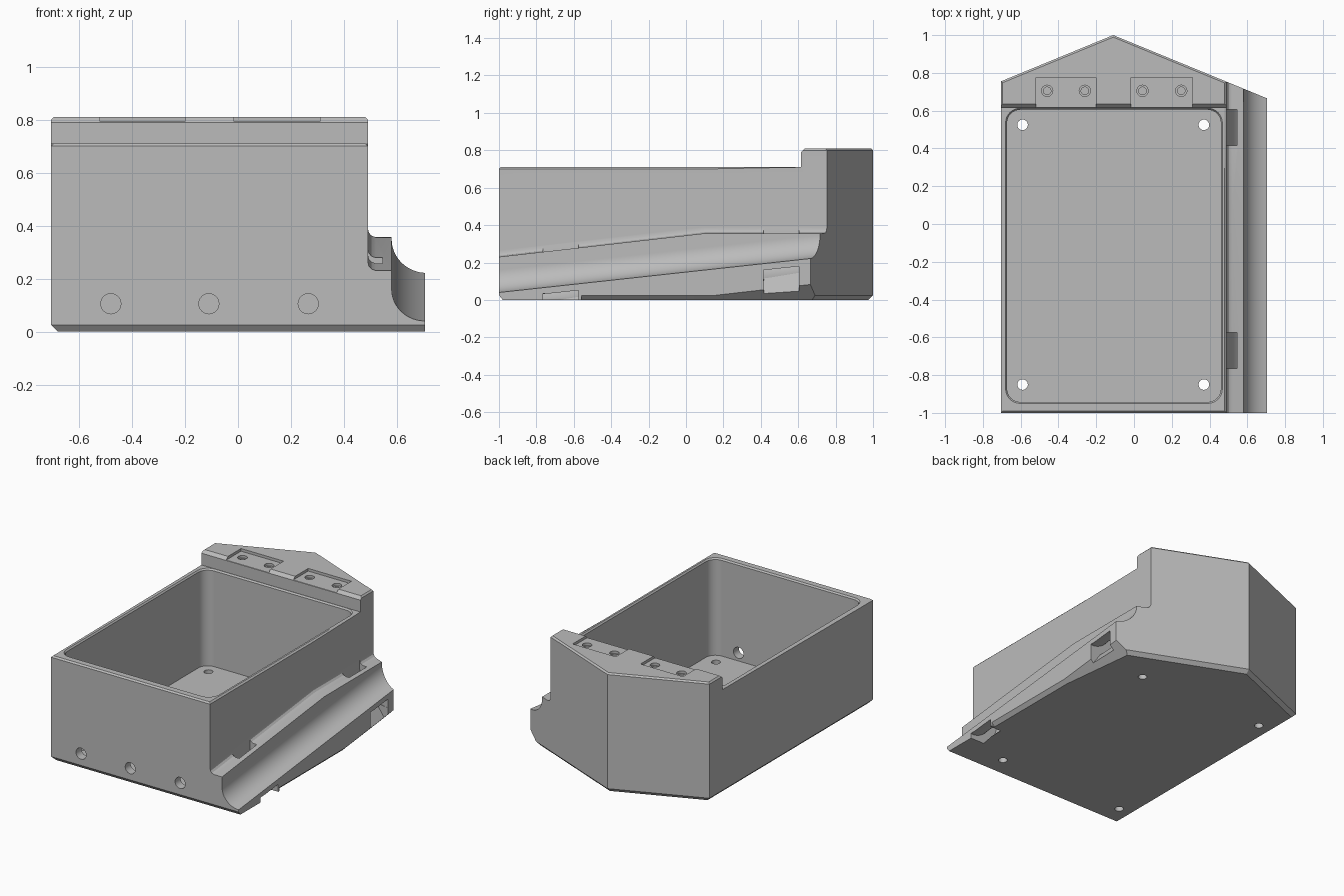
import bpy
import bmesh
from math import pi, sin, cos, radians
from mathutils import Matrix

if "Cube" in bpy.data.objects:
    bpy.data.objects.remove(bpy.data.objects["Cube"])

grey = bpy.data.materials.new("light grey")
grey.use_nodes = True
grey.diffuse_color = (0.5, 0.5, 0.5, 1)
grey.node_tree.nodes["Principled BSDF"].inputs["Base Color"].default_value = (0.5, 0.5, 0.5, 1)


def make_object(name, bm):
    bmesh.ops.recalc_face_normals(bm, faces=bm.faces)
    mesh = bpy.data.meshes.new(name)
    bm.to_mesh(mesh)
    bm.free()
    mesh.materials.append(grey)
    obj = bpy.data.objects.new(name, mesh)
    bpy.context.collection.objects.link(obj)
    return obj


def loft(name, rings):
    """Closed solid through matching rings of points."""
    bm = bmesh.new()
    loops = [[bm.verts.new(p) for p in ring] for ring in rings]
    count = len(loops[0])
    for a, b in zip(loops, loops[1:]):
        for i in range(count):
            j = (i + 1) % count
            bm.faces.new((a[i], a[j], b[j], b[i]))
    bm.faces.new(loops[0])
    bm.faces.new(loops[-1])
    return make_object(name, bm)


def box(name, x, y, z):
    return loft(name, [[(x[0], y[0], h), (x[1], y[0], h), (x[1], y[1], h), (x[0], y[1], h)] for h in z])


def drill(name, centre, radius, depth, axis="Z"):
    bm = bmesh.new()
    turn = Matrix.Rotation(pi / 2, 4, "X") if axis == "Y" else Matrix()
    bmesh.ops.create_cone(bm, cap_ends=True, segments=24, radius1=radius, radius2=radius,
                          depth=depth, matrix=Matrix.Translation(centre) @ turn)
    return make_object(name, bm)


def cut(cutter):
    cutter.hide_render = True
    mod = body.modifiers.new("cut", "BOOLEAN")
    mod.operation = "DIFFERENCE"
    mod.solver = "EXACT"
    mod.object = cutter
    bpy.context.view_layer.objects.active = body
    bpy.ops.object.modifier_apply(modifier=mod.name)
    bpy.data.objects.remove(cutter)


# Solid body with a pointed back and a chamfered base
outline = [(-0.705, -1), (0.705, -1), (0.705, 0.665), (-0.11, 1), (-0.705, 0.755)]
base = [(-0.68, -0.98), (0.705, -0.98), (0.705, 0.64), (-0.11, 0.975), (-0.68, 0.74)]
body = loft("storage_tray_body", [[(x, y, 0) for x, y in base]]
            + [[(x, y, z) for x, y in outline] for z in (0.025, 0.81)])

# Lower the front part, leaving a raised back block
step = [(-1.2, 0.71), (0.615, 0.71), (0.615, 0.79), (0.65, 0.825), (0.65, 0.9), (-1.2, 0.9)]
cut(loft("step_cutter", [[(x, y, z) for y, z in step] for x in (-1, 1)]))


# Sloping ledge and round groove along the left side
def groove_centre(y):
    return 0.16 + 0.109 * (y + 1)


def groove_ring(y):
    lip = min(0.23 + 0.1145 * (y + 1), 0.356)
    mid = groove_centre(y)
    profile = [(0.49, 1), (0.49, lip + 0.035), (0.494, lip + 0.017), (0.504, lip + 0.006),
               (0.52, lip), (0.58, lip)]
    for i in range(13):
        a = pi / 2 * i / 12
        profile.append((0.705 - 0.125 * cos(a), mid - 0.12 * sin(a)))
    profile += [(0.9, mid - 0.12), (0.9, 1)]
    return [(x, y, z) for x, z in profile]


cut(loft("groove_cutter", [groove_ring(y) for y in (-1.05, 0.1, 0.78)]))

# Soften the top outer edges
bm = bmesh.new()
bm.from_mesh(body.data)
rim = []
for e in bm.edges:
    mid = (e.verts[0].co + e.verts[1].co) / 2
    level = abs(e.verts[0].co.z - e.verts[1].co.z) < 0.001
    if level and (mid.z > 0.805 and mid.y > 0.66 or abs(mid.z - 0.71) < 0.002 and mid.y < 0.6):
        rim.append(e)
bmesh.ops.bevel(bm, geom=rim, offset=0.01, segments=1, affect="EDGES")
bm.to_mesh(body.data)
bm.free()

# Chamfer under the groove, widening to the back
cut(loft("under_chamfer_cutter", [
    [(0.705 - s, y, -0.001), (0.71, y, -0.001), (0.71, y, s + 0.004)]
    for y, s in ((-0.56, 0.025), (0.15, 0.025), (0.72, 0.09))]))


# Curved strap slots passing behind the groove
def slot_ring(y):
    mid = groove_centre(y)
    steps = [pi / 2 * i / 12 for i in range(13)]
    outer = [(0.705 - 0.214 * cos(a), mid - 0.214 * sin(a)) for a in steps]
    inner = [(0.705 - 0.16 * cos(a), mid - 0.155 * sin(a)) for a in reversed(steps)]
    profile = [(0.491, mid + 0.12)] + outer + [(0.75, mid - 0.214), (0.75, mid - 0.155)]
    return [(x, y, z) for x, z in profile + inner + [(0.545, mid + 0.12)]]


for y in (-0.67, 0.51):
    cut(loft("slot_cutter", [slot_ring(y - 0.095), slot_ring(y + 0.095)]))
    mid = groove_centre(y)
    wedge = [(0.6, mid - 0.17), (0.72, mid - 0.34), (0.72, mid - 0.16)]
    cut(loft("slot_exit_cutter", [[(x, y + d, z) for x, z in wedge] for d in (-0.094, 0.094)]))


# Rounded storage cavity with a chamfered rim
def rounded(grow, z, radius=0.07):
    pts = []
    corners = [(0.46, 0.605, 0), (-0.672, 0.605, 1), (-0.672, -0.942, 2), (0.46, -0.942, 3)]
    for cx, cy, quarter in corners:
        sx = 1 if cx > 0 else -1
        sy = 1 if cy > 0 else -1
        for i in range(9):
            a = pi / 2 * (quarter + i / 8)
            pts.append((cx - sx * radius + (radius + grow) * cos(a),
                        cy - sy * radius + (radius + grow) * sin(a), z))
    return pts


cut(loft("cavity_cutter", [rounded(0, 0.05), rounded(0, 0.7), rounded(0.008, 0.71), rounded(0.008, 0.74)]))

# Drain holes in the floor and holes through the front wall
for x in (-0.59, 0.37):
    for y in (-0.85, 0.525):
        cut(drill("floor_hole_cutter", (x, y, 0), 0.028, 0.2))
for x in (-0.48, -0.11, 0.265):
    cut(drill("front_hole_cutter", (x, -1, 0.105), 0.038, 0.2, "Y"))

# Hinge recesses with stepped screw holes
for left, right in ((-0.52, -0.2), (-0.015, 0.31)):
    cut(box("hinge_recess_cutter", (left, right), (0.6, 0.775), (0.792, 0.85)))
    for x in (left + 0.06, right - 0.06):
        cut(drill("screw_head_cutter", (x, 0.705, 0.8), 0.03, 0.05))
        cut(drill("screw_hole_cutter", (x, 0.705, 0.75), 0.02, 0.2))

# Smooth round surfaces while keeping flats and edges crisp
bpy.ops.object.select_all(action="DESELECT")
body.select_set(True)
bpy.context.view_layer.objects.active = body
bpy.ops.object.shade_smooth_by_angle(angle=radians(25))
weighted = body.modifiers.new("flat_faces", "WEIGHTED_NORMAL")
weighted.keep_sharp = True
